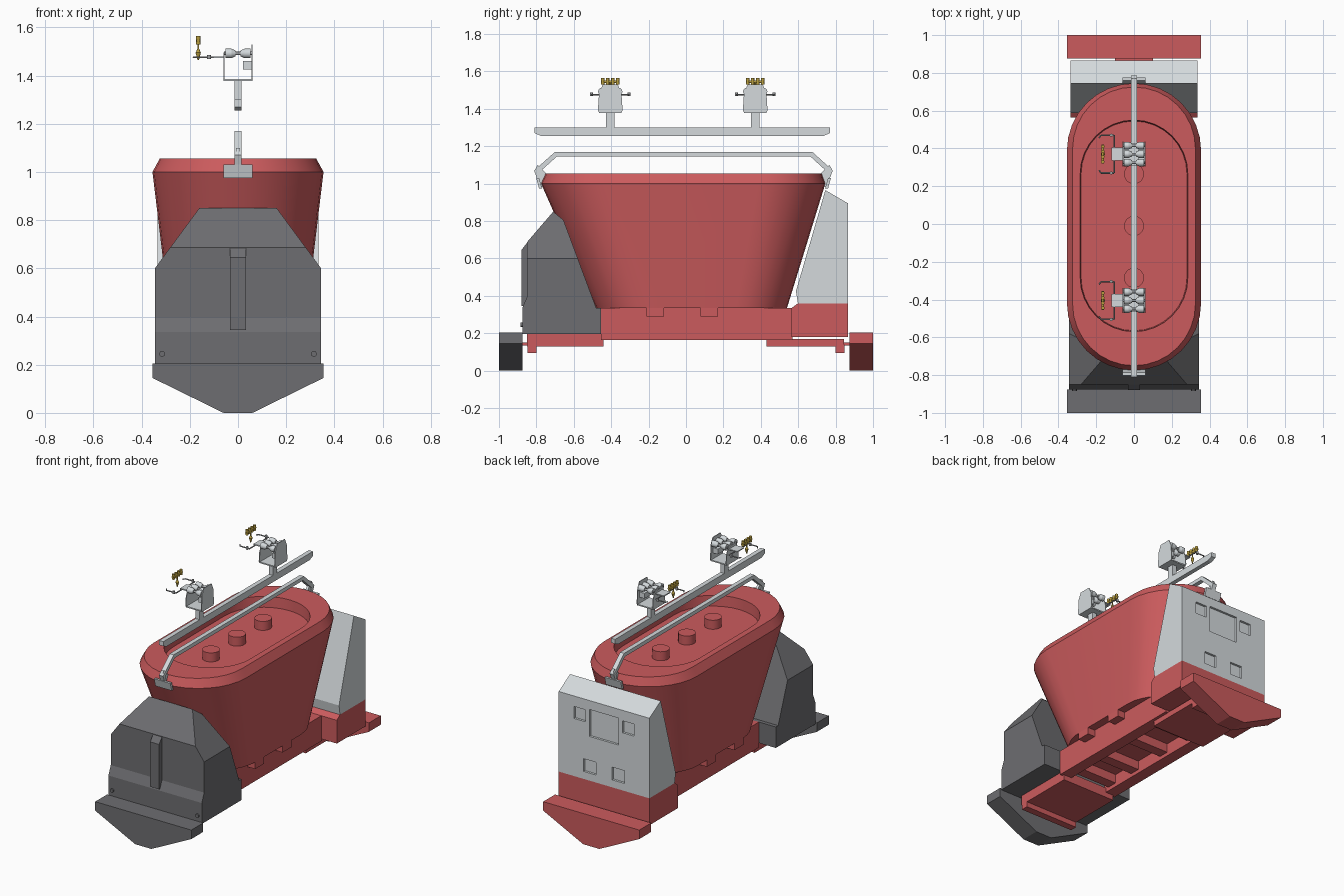
import bpy, bmesh
from math import pi, cos, sin
from mathutils import Vector, Matrix

if "Cube" in bpy.data.objects:
    bpy.data.objects.remove(bpy.data.objects["Cube"])


def material(name, rgb):
    m = bpy.data.materials.new(name)
    m.use_nodes = True
    m.diffuse_color = (*rgb, 1)
    m.node_tree.nodes["Principled BSDF"].inputs["Base Color"].default_value = (*rgb, 1)
    return m


RED = material("red paint", (.60, .105, .11))
DARK = material("dark grey paint", (.155, .155, .165))
LIGHT = material("light grey metal", (.66, .70, .72))
STEEL = material("steel wire", (.35, .36, .37))
GOLD = material("gold brass", (.48, .34, .05))


def finish(name, bm, mat, smooth=False):
    bmesh.ops.recalc_face_normals(bm, faces=bm.faces)
    mesh = bpy.data.meshes.new(name)
    bm.to_mesh(mesh)
    bm.free()
    mesh.materials.append(mat)
    ob = bpy.data.objects.new(name, mesh)
    bpy.context.collection.objects.link(ob)
    if smooth:
        bpy.ops.object.select_all(action='DESELECT')
        ob.select_set(True)
        bpy.context.view_layer.objects.active = ob
        bpy.ops.object.shade_smooth_by_angle(angle=.5)
    return ob


def box(name, mat, x, y, z):
    """Box from (min, max) ranges on each axis."""
    bm = bmesh.new()
    bmesh.ops.create_cube(bm, size=1)
    for v in bm.verts:
        v.co = [r[c > 0] for r, c in zip((x, y, z), v.co)]
    return finish(name, bm, mat)


def prism(name, mat, profile, start, end, axis="X", cuts=()):
    """Extrude a profile along X (points are y, z) or Y (points are x, z)."""
    bm = bmesh.new()
    place = (lambda p: (start, *p)) if axis == "X" else (lambda p: (p[0], start, p[1]))
    face = bm.faces.new([bm.verts.new(place(p)) for p in profile])
    ext = bmesh.ops.extrude_face_region(bm, geom=[face])
    d = end - start
    bmesh.ops.translate(bm, vec=(d, 0, 0) if axis == "X" else (0, d, 0),
                        verts=[g for g in ext["geom"] if isinstance(g, bmesh.types.BMVert)])
    for co, no in cuts:
        bmesh.ops.bisect_plane(bm, geom=bm.verts[:] + bm.edges[:] + bm.faces[:],
                               plane_co=co, plane_no=no, clear_outer=True)
        bmesh.ops.holes_fill(bm, edges=[e for e in bm.edges if e.is_boundary])
    return finish(name, bm, mat)


def rod(name, mat, a, b, r1, r2=None, sides=16):
    a, b = Vector(a), Vector(b)
    bm = bmesh.new()
    rot = (b - a).to_track_quat('Z', 'Y').to_matrix().to_4x4()
    bmesh.ops.create_cone(bm, cap_ends=True, segments=sides, radius1=r1,
                          radius2=r1 if r2 is None else r2, depth=(b - a).length,
                          matrix=Matrix.Translation((a + b) / 2) @ rot)
    return finish(name, bm, mat, True)


def stadium_loft(name, mat, rings, n=16):
    """Skin rounded-end rings given as (z, radius, y_min, y_max)."""
    bm = bmesh.new()
    loops = []
    for z, r, y0, y1 in rings:
        pts = [(r * cos(pi * i / n), y1 - r + r * sin(pi * i / n)) for i in range(n + 1)]
        pts += [(-r * cos(pi * i / n), y0 + r - r * sin(pi * i / n)) for i in range(n + 1)]
        loops.append([bm.verts.new((*p, z)) for p in pts])
    for a, b in zip(loops, loops[1:]):
        for i in range(len(a)):
            j = (i + 1) % len(a)
            bm.faces.new((a[i], a[j], b[j], b[i]))
    bm.faces.new(loops[0])
    bm.faces.new(loops[-1])
    return finish(name, bm, mat, True)


# Tank with recessed lid and filler caps
stadium_loft("tank", RED, [(.335, .275, -.48, .54), (1.0, .355, -.775, .745),
                           (1.055, .325, -.75, .725), (1.055, .285, -.57, .55),
                           (.985, .28, -.565, .545)])
for i, y in enumerate((-.285, -.01, .265)):
    rod(f"filler_cap_{i}", RED, (0, y, .98), (0, y, 1.045), .053, sides=24)

# Front hood: stepped skirt, sloped nose, chamfered shoulders, raised rib
hood = [(-.875, .195), (-.875, .335), (-.85, .395), (-.85, .687), (-.71, .85),
        (-.655, .805), (-.48, .335), (-.455, .335), (-.455, .195)]
prism("front_hood", DARK, hood, -.345, .345,
      cuts=[((s * .345, 0, .6), (s * .21, 0, .155)) for s in (-1, 1)])
prism("hood_rib", DARK, [(-.84, .345), (-.88, .345), (-.88, .645), (-.845, .69), (-.84, .69)],
      -.033, .033)
for s in (-1, 1):
    rod("hood_bolt", DARK, (s * .315, -.87, .245), (s * .315, -.885, .245), .012)

# Rear housing and its red base
rear = prism("rear_housing", LIGHT, [(.865, .36), (.865, .895), (.745, .965),
                                     (.588, .425), (.598, .36)], -.335, .335)
prism("rear_base", RED, [(.865, .18), (.865, .36), (.598, .36), (.565, .335), (.565, .18)],
      -.335, .335)
# Recessed panels on the rear face
panels = [(-.108, .108, .655, .835)]
for s in (-1, 1):
    panels += [(s * .179 - .043, s * .179 + .043, .745, .825),
               (s * .105 - .045, s * .105 + .045, .41, .495)]
for x0, x1, z0, z1 in panels:
    cutter = box("panel_cutter", LIGHT, (x0, x1), (.85, .9), (z0, z1))
    cutter.hide_render = True
    mod = rear.modifiers.new("panel", 'BOOLEAN')
    mod.operation = 'DIFFERENCE'
    mod.solver = 'EXACT'
    mod.object = cutter
    bpy.context.view_layer.objects.active = rear
    bpy.ops.object.modifier_apply(modifier=mod.name)
    bpy.data.objects.remove(cutter)

# End bumpers
for name, mat, s in (("front_bumper", DARK, -1), ("rear_bumper", RED, 1)):
    prism(name, mat, [(-.355, .205), (-.355, .145), (-.06, 0), (.06, 0), (.355, .145),
                      (.355, .205)], s * .875, s * 1.0, "Y")
    box(name + "_link", RED, (-.1, .1), sorted((s * .83, s * .88)), (.135, .15))

# Chassis: deck, rails, cross members, end plates and tabs
box("chassis_deck", RED, (-.22, .22), (-.455, .58), (.25, .335))
for s in (-1, 1):
    box("chassis_rail", RED, sorted((s * .14, s * .22)), (-.455, .57), (.165, .26))
    for y in (-.165, .125):
        box("tank_bracket", RED, sorted((s * .2, s * .275)), (y - .047, y + .047), (.29, .34))
for y in (-.38, -.16, .12, .38):
    box("cross_member", RED, (-.15, .15), (y - .035, y + .035), (.19, .26))
box("front_plate", RED, (-.2, .2), (-.85, -.44), (.13, .197))
box("rear_plate", RED, (-.2, .2), (.43, .845), (.13, .168))
for s in (-1, 1):
    box("end_tab", RED, (-.2, .2), sorted((s * .80, s * .848)), (.095, .14))

# Lower handrail: bent flat bar with feet on the tank ends
prism("handrail", LIGHT, [(-.78, .98), (-.812, 1.07), (-.70, 1.17), (.675, 1.17),
                          (.785, 1.07), (.75, .985), (.735, .985), (.758, 1.06),
                          (.665, 1.145), (-.69, 1.145), (-.785, 1.06), (-.765, .985)],
      -.015, .015)
for s, y in ((-1, -.778), (1, .752)):
    prism("handrail_foot", LIGHT, [(y - .008, .975), (y + .008, .975),
                                   (y + .008 + s * .015, 1.03), (y - .008 + s * .015, 1.03)],
          -.06, .06)
    prism("handrail_gusset", LIGHT, [(y, .98), (y + s * .032, 1.07), (y + s * .015, 1.1),
                                     (y - s * .035, 1.05)], -.008, .008)

# Upper carrier beam
prism("carrier_beam", LIGHT, [(-.775, 1.255), (-.81, 1.27), (-.81, 1.3), (.77, 1.3),
                              (.77, 1.27), (.735, 1.255)], -.015, .015)


def roller_unit(y):
    """Cradle with rollers, side arm, wire fork and brass fitting."""
    box("cradle_post", LIGHT, (-.015, .015), (y - .022, y + .022), (1.29, 1.385))
    box("cradle_floor", LIGHT, (-.06, .06), (y - .06, y + .06), (1.378, 1.386))
    for x, top in ((-.06, 1.495), (.055, 1.53)):
        prism("cradle_cheek", LIGHT, [(y - .058, 1.378), (y - .066, 1.39), (y - .06, top - .045),
                                      (y - .04, top), (y + .04, top), (y + .06, top - .045),
                                      (y + .066, 1.39), (y + .058, 1.378)], x, x + .005)
    for dy in (-.045, 0, .045):
        rod("roller_axle", STEEL, (-.058, y + dy, 1.492), (.058, y + dy, 1.492), .007)
        for s in (-1, 1):
            rod("roller", LIGHT, (s * .01, y + dy, 1.492), (s * .028, y + dy, 1.492), .012, .02)
            rod("roller", LIGHT, (s * .028, y + dy, 1.492), (s * .052, y + dy, 1.492), .02)
    box("cradle_block", LIGHT, (.02, .055), (y - .04, y + .04), (1.425, 1.46))
    box("side_arm", LIGHT, (-.12, -.055), (y - .035, y + .035), (1.473, 1.48))
    # Wire fork
    fork = [(-.185, y - .085), (-.175, y - .1), (-.105, y - .1),
            (-.105, y + .1), (-.175, y + .1), (-.185, y + .085)]
    for a, b in zip(fork, fork[1:]):
        rod("wire_fork", STEEL, (*a, 1.476), (*b, 1.476), .004, sides=8)
    for s in (-1, 1):
        rod("fork_stop", STEEL, (-.12, y + s * .1, 1.468), (-.12, y + s * .1, 1.486), .008)
    # Brass fitting
    rod("brass_bar", GOLD, (-.165, y - .05, 1.545), (-.165, y + .05, 1.545), .007)
    for dy in (-.04, -.014, .014, .04):
        rod("brass_nub", GOLD, (-.165, y + dy, 1.53), (-.165, y + dy, 1.565), .009)
    rod("brass_stem", GOLD, (-.165, y, 1.49), (-.165, y, 1.545), .004)
    rod("brass_cone", GOLD, (-.165, y, 1.465), (-.165, y, 1.495), .003, .011)
    rod("brass_collar", GOLD, (-.165, y, 1.495), (-.165, y, 1.51), .011, .004)


for y in (-.405, .37):
    roller_unit(y)
